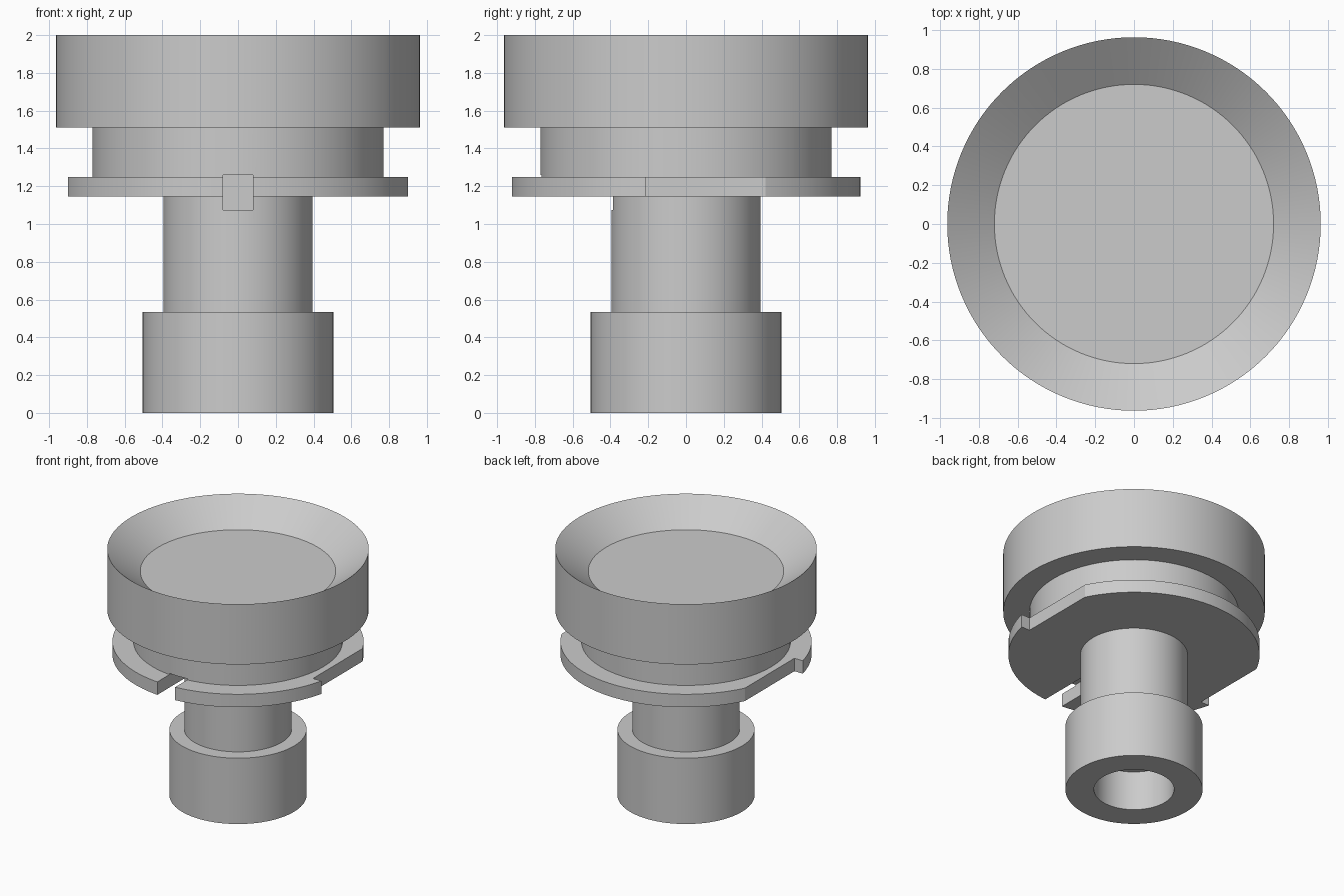
import bpy
import bmesh
import math
from mathutils import Matrix

cube = bpy.data.objects.get("Cube")
if cube:
    bpy.data.objects.remove(cube, do_unlink=True)

grey = bpy.data.materials.new("plain_grey")
grey.use_nodes = True
colour = (0.6, 0.6, 0.6, 1)
grey.diffuse_color = colour
grey.node_tree.nodes["Principled BSDF"].inputs["Base Color"].default_value = colour


def add_object(name, bm):
    mesh = bpy.data.meshes.new(name)
    bmesh.ops.recalc_face_normals(bm, faces=bm.faces)
    bm.to_mesh(mesh)
    bm.free()
    mesh.materials.append(grey)
    obj = bpy.data.objects.new(name, mesh)
    bpy.context.collection.objects.link(obj)
    return obj


def lathe(name, profile, steps=128):
    """Spin a (radius, height) profile around the z axis."""
    bm = bmesh.new()
    verts = [bm.verts.new((r, 0, z)) for r, z in profile]
    edges = [bm.edges.new(pair) for pair in zip(verts, verts[1:])]
    bmesh.ops.spin(bm, geom=verts + edges, cent=(0, 0, 0), axis=(0, 0, 1),
                   angle=math.tau, steps=steps)
    bmesh.ops.remove_doubles(bm, verts=bm.verts, dist=0.0005)
    return add_object(name, bm)


def cutter(name, low, high):
    size = [b - a for a, b in zip(low, high)]
    middle = [(a + b) / 2 for a, b in zip(low, high)]
    bm = bmesh.new()
    bmesh.ops.create_cube(bm, size=1, matrix=Matrix.Translation(middle)
                          @ Matrix.Diagonal((*size, 1)))
    obj = add_object(name, bm)
    obj.hide_render = True
    return obj


# Turned body: blind bore, foot, stem, flange, neck and dished head
body = lathe("turned_body", [
    (0, 0.32), (0.295, 0.32), (0.295, 0),
    (0.505, 0), (0.505, 0.535),
    (0.395, 0.535), (0.395, 1.145),
    (0.925, 1.145), (0.925, 1.25),
    (0.77, 1.25), (0.77, 1.51),
    (0.963, 1.51), (0.963, 2.0),
    (0.72, 1.82), (0, 1.82),
])

# Front key slot, and a stepped flat on each side of the flange
cutters = [
    cutter("slot_cutter", (-0.08, -1.1, 1.075), (0.08, -0.3, 1.26)),
    cutter("left_flat_cutter", (0.824, -0.215, 1.1), (1.1, 0.6, 1.3)),
    cutter("right_flat_cutter", (-1.1, -0.215, 1.1), (-0.824, 0.6, 1.3)),
]

bpy.ops.object.select_all(action="DESELECT")
body.select_set(True)
bpy.context.view_layer.objects.active = body
for tool in cutters:
    cut = body.modifiers.new(tool.name, "BOOLEAN")
    cut.operation = "DIFFERENCE"
    cut.solver = "EXACT"
    cut.object = tool
    bpy.ops.object.modifier_apply(modifier=cut.name)
    bpy.data.objects.remove(tool, do_unlink=True)

bpy.ops.object.shade_smooth_by_angle(angle=math.radians(25))
